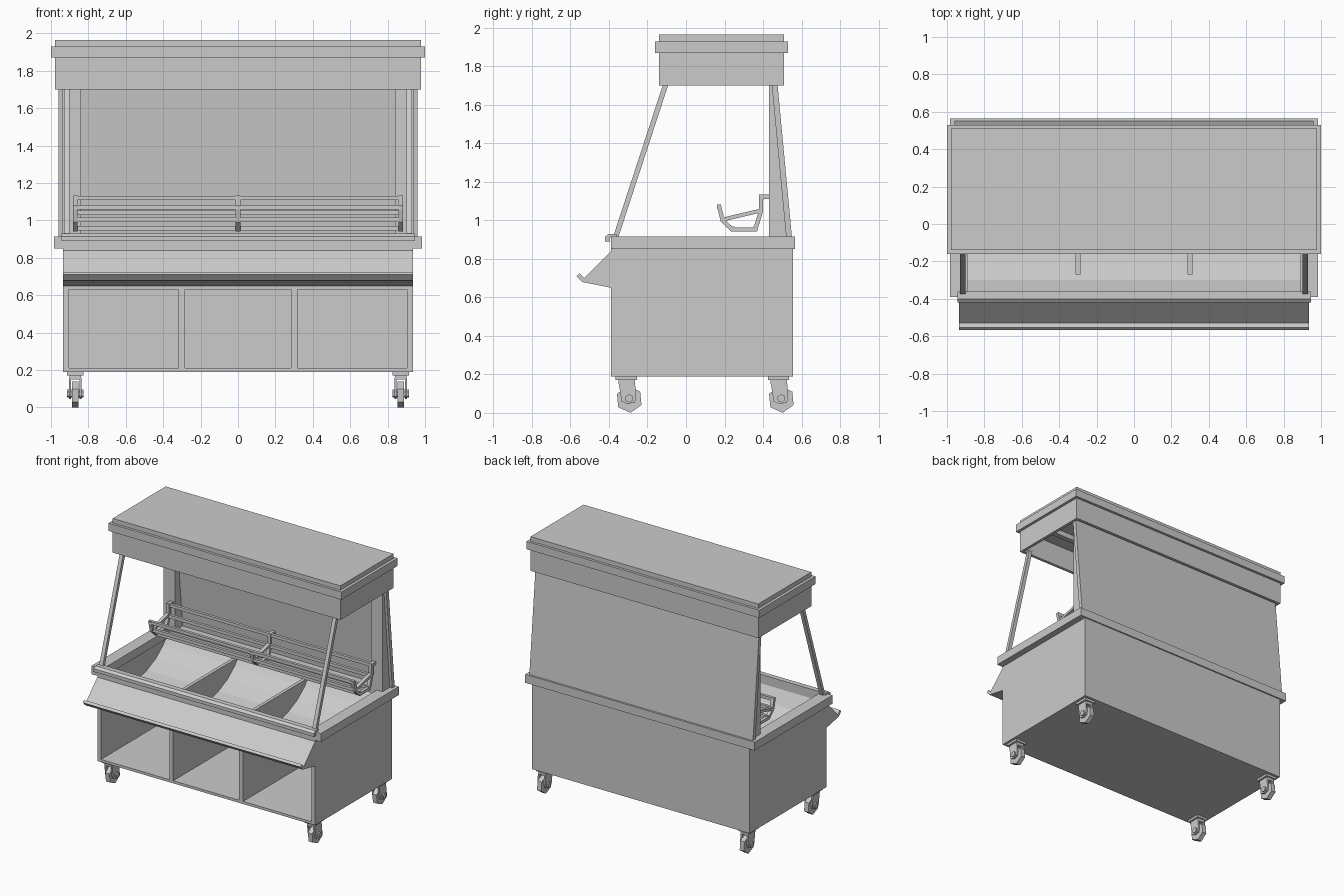
import bpy
import bmesh
from math import sin, cos, pi
from mathutils import Vector

cube = bpy.data.objects.get("Cube")
if cube:
    bpy.data.objects.remove(cube, do_unlink=True)

grey = bpy.data.materials.new("plain_grey")
grey.use_nodes = True
COLOUR = (0.6, 0.6, 0.6, 1)
grey.diffuse_color = COLOUR
grey.node_tree.nodes["Principled BSDF"].inputs["Base Color"].default_value = COLOUR


def finish(name, bm):
    bmesh.ops.recalc_face_normals(bm, faces=bm.faces)
    mesh = bpy.data.meshes.new(name)
    bm.to_mesh(mesh)
    bm.free()
    mesh.materials.append(grey)
    ob = bpy.data.objects.new(name, mesh)
    bpy.context.collection.objects.link(ob)
    return ob


def prism(name, profile, x0, x1):
    """Extrude a (y, z) outline along x."""
    bm = bmesh.new()
    face = bm.faces.new([bm.verts.new((x0, y, z)) for y, z in profile])
    new = bmesh.ops.extrude_face_region(bm, geom=[face])["geom"]
    moved = [v for v in new if isinstance(v, bmesh.types.BMVert)]
    bmesh.ops.translate(bm, verts=moved, vec=(x1 - x0, 0, 0))
    return finish(name, bm)


def box(name, x0, x1, y0, y1, z0, z1):
    return prism(name, [(y0, z0), (y1, z0), (y1, z1), (y0, z1)], x0, x1)


def ring(name, outer, inner, z0, z1):
    """Rectangular frame; outer and inner are (half width, y0, y1)."""
    (ox, oa, ob), (ix, ia, ib) = outer, inner
    box(name + "_front", -ox, ox, oa, ia, z0, z1)
    box(name + "_back", -ox, ox, ib, ob, z0, z1)
    box(name + "_left", ix, ox, ia, ib, z0, z1)
    box(name + "_right", -ox, -ix, ia, ib, z0, z1)


def strip(path, width):
    """Outline of a flat bar of given width following a (y, z) path."""
    pts = [Vector(p) for p in path]
    left, right = [], []
    for i, p in enumerate(pts):
        a = (p - pts[i - 1]).normalized() if i else None
        b = (pts[i + 1] - p).normalized() if i < len(pts) - 1 else None
        t = ((a or b) + (b or a)).normalized()
        n = Vector((-t.y, t.x)) * width / 2 / t.dot(a or b)
        left.append(p + n)
        right.append(p - n)
    return left + right[::-1]


# Cabinet shell with three open compartments
W = 0.935
box("cabinet_floor", -W, W, -0.39, 0.555, 0.19, 0.21)
box("cabinet_back", -W, W, 0.525, 0.555, 0.21, 0.86)
box("compartment_ceiling", -W, W, -0.39, 0.525, 0.63, 0.655)
box("front_board", -W, W, -0.39, -0.365, 0.655, 0.86)
for s in (-1, 1):
    box("cabinet_side", s * 0.903, s * W, -0.39, 0.525, 0.21, 0.86)
    box("compartment_divider", s * 0.3 - 0.017, s * 0.3 + 0.017, -0.39, 0.525, 0.21, 0.63)

# Counter rim around the bins
ring("counter_rim", (0.985, -0.39, 0.565), (0.89, -0.36, 0.43), 0.85, 0.915)
prism("front_rail", [(-0.42, 0.89), (-0.42, 0.915), (-0.4, 0.93), (-0.36, 0.93),
                     (-0.36, 0.91), (-0.395, 0.91), (-0.395, 0.89)], -0.945, 0.945)

# Curved bin trough and its dividers
curve = [(-0.36, 0.86), (-0.3, 0.76), (-0.22, 0.69), (-0.1, 0.66), (0.04, 0.66),
         (0.17, 0.69), (0.28, 0.74), (0.37, 0.81), (0.435, 0.89)]
prism("bin_trough", [(-0.36, 0.65)] + curve + [(0.435, 0.65)], -0.9, 0.9)
for x in (-0.3, 0.3):
    box("bin_divider", x - 0.013, x + 0.013, -0.27, 0.44, 0.66, 0.86)

# Sloping price apron with upturned lip
prism("front_apron", [(-0.39, 0.84), (-0.528, 0.7), (-0.553, 0.725), (-0.568, 0.71),
                      (-0.54, 0.68), (-0.39, 0.65)], -W, W)

# Slanted back sheet, side columns and front posts
prism("back_panel", [(0.52, 0.915), (0.55, 0.915), (0.475, 1.71), (0.445, 1.71)], -0.96, 0.96)
for s in (-1, 1):
    prism("side_column", [(0.43, 0.915), (0.521, 0.915), (0.446, 1.71), (0.43, 1.71)],
          s * 0.84, s * 0.94)
    prism("front_post", [(-0.38, 0.91), (-0.352, 0.91), (-0.09, 1.71), (-0.118, 1.71)],
          s * 0.9, s * 0.93)

# Hollow canopy with lamps inside
ring("canopy_skirt", (0.978, -0.14, 0.51), (0.955, -0.117, 0.487), 1.7, 1.87)
box("canopy_band", -1, 1, -0.16, 0.53, 1.87, 1.93)
box("canopy_cap", -0.978, 0.978, -0.14, 0.51, 1.93, 1.965)
for y in (0.05, 0.3):
    box("canopy_lamp", -0.85, 0.85, y - 0.02, y + 0.02, 1.83, 1.87)

# Hanging rack: bent brackets joined by long rails
hook = [(0.44, 1.123), (0.39, 1.123), (0.39, 1.05), (0.36, 0.952), (0.24, 0.952),
        (0.19, 1.0), (0.17, 1.08)]
for x in (-0.87, 0, 0.87):
    prism("rack_bracket", strip(hook, 0.022), x - 0.013, x + 0.013)
    prism("rack_brace", strip([(0.195, 1.005), (0.385, 1.05)], 0.02), x - 0.013, x + 0.013)
for y, z in ((0.395, 1.12), (0.172, 1.07), (0.19, 1.005), (0.24, 0.957), (0.36, 0.957), (0.385, 1.04)):
    box("rack_rail", -0.88, 0.88, y - 0.011, y + 0.011, z - 0.012, z + 0.012)


# Swivel casters with six-sided wheels
def hexagon(cy, cz, r, turn=0.1):
    return [(cy + r * cos(turn - pi / 2 + i * pi / 3), cz + r * sin(turn - pi / 2 + i * pi / 3))
            for i in range(6)]


for x in (-0.87, 0.87):
    for y in (-0.295, 0.495):
        box("caster_plate", x - 0.045, x + 0.045, y - 0.07, y + 0.04, 0.172, 0.192)
        box("caster_neck", x - 0.03, x + 0.03, y - 0.055, y + 0.03, 0.15, 0.172)
        prism("caster_wheel", hexagon(y, 0.07, 0.07), x - 0.018, x + 0.018)
        prism("caster_hub", hexagon(y, 0.075, 0.022), x - 0.044, x + 0.044)
        for s in (-1, 1):
            prism("caster_fork", [(y - 0.055, 0.16), (y - 0.04, 0.06), (y - 0.01, 0.045),
                                  (y + 0.03, 0.055), (y + 0.035, 0.09), (y + 0.03, 0.16)],
                  x + s * 0.022, x + s * 0.034)
